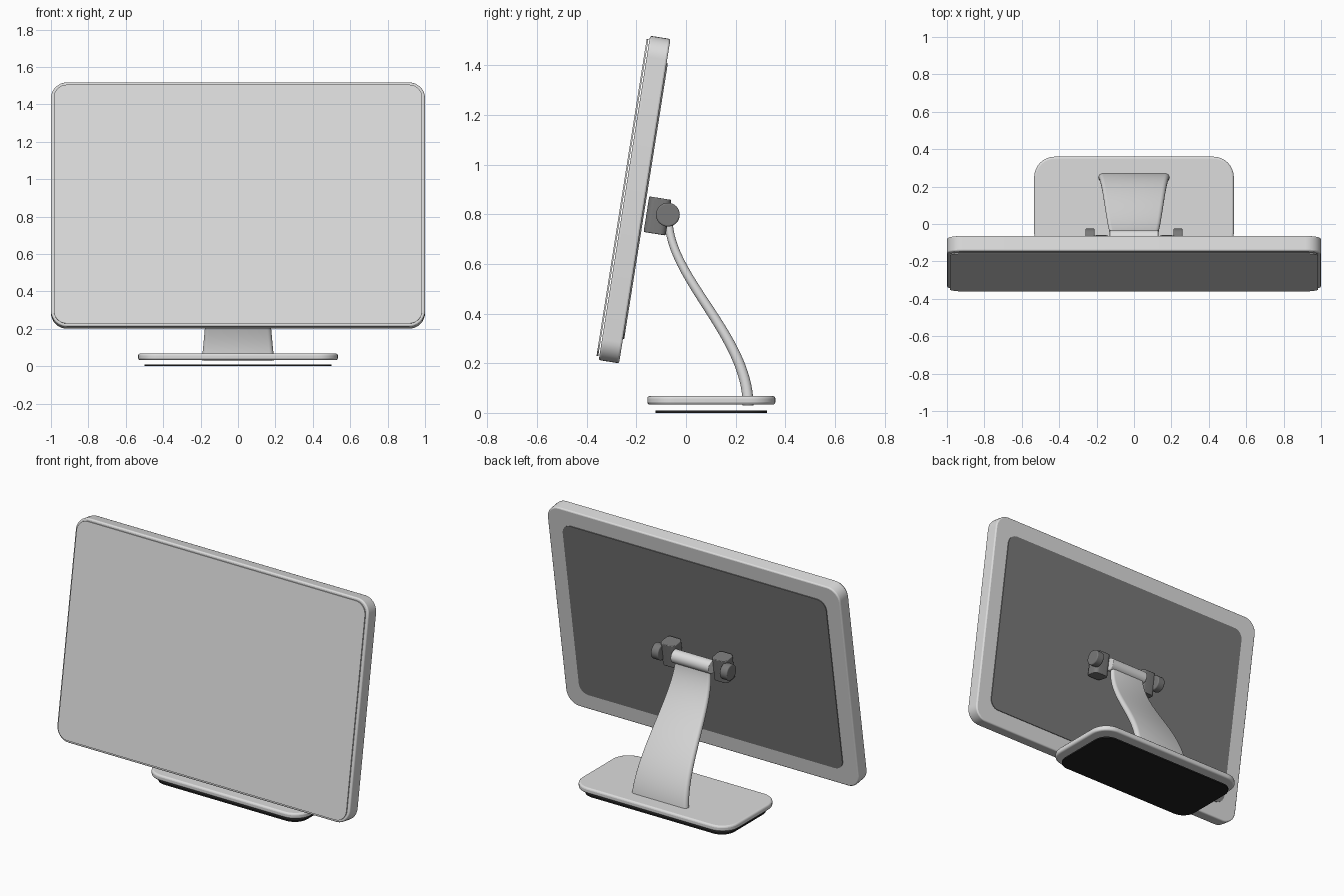
import bpy, bmesh, math
from mathutils import Matrix, Vector
from mathutils.geometry import interpolate_bezier

cube = bpy.data.objects.get("Cube")
if cube:
    bpy.data.objects.remove(cube, do_unlink=True)


def material(name, value):
    m = bpy.data.materials.new(name)
    m.use_nodes = True
    color = (value, value, value, 1)
    m.diffuse_color = color
    m.node_tree.nodes["Principled BSDF"].inputs["Base Color"].default_value = color
    return m


SILVER = material("light grey", 0.72)
DARK = material("dark grey", 0.19)
BLACK = material("rubber black", 0.015)


def finish(name, bm, mat, matrix, bevel=0.0):
    bmesh.ops.recalc_face_normals(bm, faces=bm.faces)
    mesh = bpy.data.meshes.new(name)
    bm.to_mesh(mesh)
    bm.free()
    mesh.materials.append(mat)
    ob = bpy.data.objects.new(name, mesh)
    bpy.context.collection.objects.link(ob)
    ob.matrix_world = matrix
    if bevel:
        mod = ob.modifiers.new("soft edges", 'BEVEL')
        mod.width = bevel
        mod.segments = 3
        mod.limit_method = 'ANGLE'
        mod.angle_limit = math.radians(50)
    bpy.ops.object.select_all(action='DESELECT')
    ob.select_set(True)
    bpy.context.view_layer.objects.active = ob
    bpy.ops.object.shade_smooth_by_angle(angle=math.radians(35))
    return ob


def slab(name, w, d, h, r, mat, matrix, bevel=0.0, steps=8):
    """Rounded rectangle w by d, extruded to height h, centred on the matrix."""
    bm = bmesh.new()
    ring = []
    for q, (sx, sy) in enumerate([(1, 1), (-1, 1), (-1, -1), (1, -1)]):
        for i in range(steps + 1):
            a = math.pi / 2 * (q + i / steps)
            ring.append(bm.verts.new((sx * (w / 2 - r) + r * math.cos(a),
                                      sy * (d / 2 - r) + r * math.sin(a), -h / 2)))
    face = bm.faces.new(ring)
    top = bmesh.ops.extrude_face_region(bm, geom=[face])["geom"]
    bmesh.ops.translate(bm, vec=(0, 0, h),
                        verts=[v for v in top if isinstance(v, bmesh.types.BMVert)])
    return finish(name, bm, mat, matrix, bevel)


def rod(name, radius, x0, x1, mat, y, z, bevel):
    bm = bmesh.new()
    bmesh.ops.create_cone(bm, cap_ends=True, segments=32, radius1=radius,
                          radius2=radius, depth=abs(x1 - x0))
    place = Matrix.Translation(((x0 + x1) / 2, y, z)) @ Matrix.Rotation(math.pi / 2, 4, 'Y')
    return finish(name, bm, mat, place, bevel)


# Tilted display: local z runs from the front to the back of the panel
lean = Matrix.Rotation(math.radians(-9), 4, 'X')
display = Matrix.Translation((0, -0.207, 0.859)) @ lean
flat = Matrix.Rotation(math.pi / 2, 4, 'X')


def on_display(y):
    return display @ Matrix.Translation((0, y, 0)) @ flat


slab("display_housing", 2.0, 1.322, 0.083, 0.085, SILVER, on_display(0), 0.008)
slab("screen", 1.97, 1.292, 0.007, 0.07, SILVER, on_display(-0.0495))
slab("back_panel", 1.8, 1.122, 0.006, 0.06, DARK, on_display(0.0435))

# Hinge: two blocks with end knobs around a central bar
HY, HZ = -0.073, 0.798
rod("hinge_bar", 0.04, -0.13, 0.13, SILVER, HY, HZ, 0.004)
for side, s in (("left", 1), ("right", -1)):
    block = Matrix.Translation((s * 0.176, -0.115, 0.793)) @ lean
    slab(side + "_hinge_block", 0.1, 0.09, 0.145, 0.025, DARK, block, 0.004)
    rod(side + "_hinge_knob", 0.048, s * 0.21, s * 0.26, DARK, HY, HZ, 0.006)

# Curved arm: rounded section swept along an S curve, narrowing upwards
path = interpolate_bezier(Vector((0, 0.25, 0.03)), Vector((0, 0.25, 0.31)),
                          Vector((0, -0.07, 0.545)), Vector((0, -0.07, 0.78)), 33)
bm = bmesh.new()
rings = []
for i, p in enumerate(path):
    t = i / (len(path) - 1)
    tangent = (path[min(i + 1, 32)] - path[max(i - 1, 0)]).normalized()
    normal = tangent.cross(Vector((1, 0, 0)))
    half = 0.193 - 0.075 * t
    thick = 0.022 - 0.006 * t
    ring = []
    for s in (1, -1):
        for k in range(9):
            a = math.pi * (k / 8 - 0.5)
            x = s * (half - thick + thick * math.cos(a))
            ring.append(bm.verts.new(p + Vector((x, 0, 0)) + normal * (s * thick * math.sin(a))))
    rings.append(ring)
n = len(rings[0])
for a, b in zip(rings, rings[1:]):
    for k in range(n):
        bm.faces.new((a[k], a[(k + 1) % n], b[(k + 1) % n], b[k]))
bm.faces.new(rings[0])
bm.faces.new(rings[-1])
finish("stand_arm", bm, SILVER, Matrix())

# Base plate and the rubber pad beneath it
slab("base_plate", 1.068, 0.516, 0.035, 0.11, SILVER,
     Matrix.Translation((0, 0.102, 0.0505)), 0.011)
slab("base_pad", 1.0, 0.45, 0.009, 0.085, BLACK, Matrix.Translation((0, 0.102, 0.0045)))
